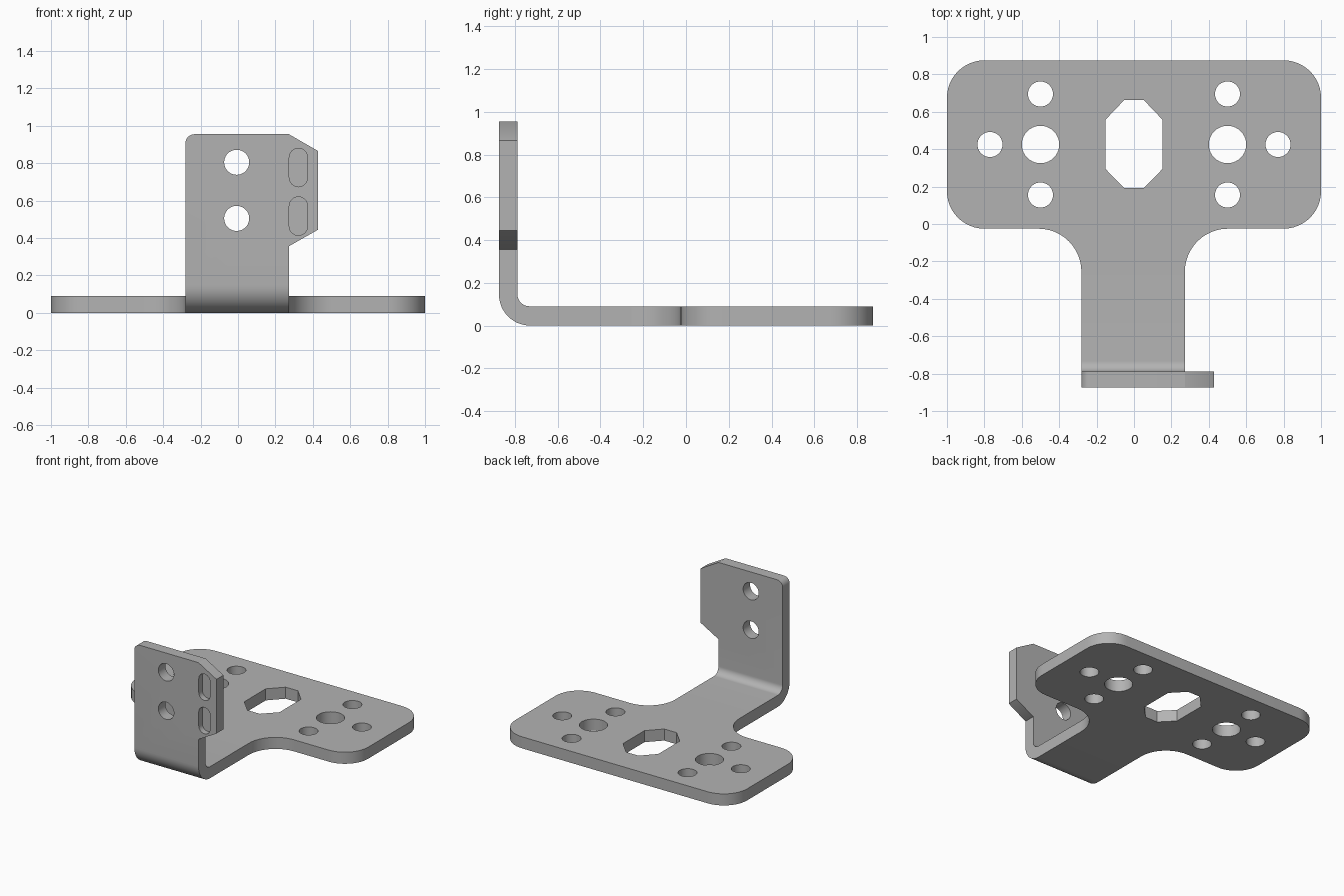
import bpy, bmesh
from math import sin, cos, radians
from mathutils import Vector

if "Cube" in bpy.data.objects:
    bpy.data.objects.remove(bpy.data.objects["Cube"])

T = 0.09                    # base plate thickness
W = 0.086                   # upright thickness
L, R = -0.281, 0.272        # neck sides
FRONT, BACK = -0.875, 0.875


def arc(cx, cy, r, a0, a1, n=12):
    return [(cx + r * cos(radians(a0 + (a1 - a0) * i / n)),
             cy + r * sin(radians(a0 + (a1 - a0) * i / n))) for i in range(n + 1)]


def circle(cx, cy, r, n=40):
    return arc(cx, cy, r, 0, 360, n)[:-1]


def prism(name, pts, plane, lo, hi):
    """Extrude a 2D outline in the xy, xz or yz plane from lo to hi."""
    place = {"xy": lambda a, b, d: (a, b, d),
             "xz": lambda a, b, d: (a, d, b),
             "yz": lambda a, b, d: (d, a, b)}[plane]
    bm = bmesh.new()
    face = bm.faces.new([bm.verts.new(place(a, b, lo)) for a, b in pts])
    ext = bmesh.ops.extrude_face_region(bm, geom=[face])
    verts = [v for v in ext["geom"] if isinstance(v, bmesh.types.BMVert)]
    bmesh.ops.translate(bm, verts=verts, vec=Vector(place(0, 0, hi - lo)))
    bmesh.ops.recalc_face_normals(bm, faces=bm.faces)
    me = bpy.data.meshes.new(name)
    bm.to_mesh(me)
    bm.free()
    ob = bpy.data.objects.new(name, me)
    bpy.context.collection.objects.link(ob)
    return ob


def combine(target, other, operation):
    bpy.context.view_layer.objects.active = target
    mod = target.modifiers.new("combine", "BOOLEAN")
    mod.operation, mod.solver, mod.object = operation, "EXACT", other
    bpy.ops.object.modifier_apply(modifier=mod.name)
    bpy.data.objects.remove(other)


# Bent strip: neck, bend and upright as one L profile
inner = FRONT + W
top = 0.955
ro, ri = 0.145, 0.057
profile = ([(0.1, 0), (0.1, T)]
           + arc(inner + ri, T + ri, ri, 270, 180)
           + [(inner, top), (FRONT, top)]
           + arc(FRONT + ro, ro, ro, 180, 270))
bracket = prism("bracket", profile, "yz", L, R)

# Wide rounded head with fillets into the neck
rc, rf, yb = 0.2, 0.23, -0.025
head = (arc(1 - rc, BACK - rc, rc, 0, 90) + arc(-1 + rc, BACK - rc, rc, 90, 180)
        + arc(-1 + rc, yb + rc, rc, 180, 270)
        + arc(L - rf, yb - rf, rf, 90, 0)
        + arc(R + rf, yb - rf, rf, 180, 90)
        + arc(1 - rc, yb + rc, rc, 270, 360))
combine(bracket, prism("head", head, "xy", 0, T), "UNION")

# Chamfered ear on the right side of the upright
ear = [(0.15, 0.356), (R, 0.356), (0.427, 0.444), (0.427, 0.866), (R, top), (0.15, top)]
combine(bracket, prism("ear", ear, "xz", FRONT, inner), "UNION")

# Rounded top left corner of the upright
r = 0.048
corner = [(L - 0.1, top + 0.1), (L - 0.1, top - r)] \
    + arc(L + r, top - r, r, 180, 90, 8) + [(L + r, top + 0.1)]
combine(bracket, prism("corner_cutter", corner, "xz", FRONT - 0.1, inner + 0.1), "DIFFERENCE")

# Holes through the head
for s in (-1, 1):
    for x, y, rad in ((0.5, 0.425, 0.1), (0.5, 0.695, 0.067),
                      (0.5, 0.155, 0.067), (0.77, 0.425, 0.067)):
        combine(bracket, prism("hole_cutter", circle(s * x, y, rad), "xy", -0.1, 0.2), "DIFFERENCE")

# Eight sided window in the head
window = [(0.053, 0.662), (-0.053, 0.662), (-0.152, 0.558), (-0.152, 0.294),
          (-0.053, 0.192), (0.053, 0.192), (0.152, 0.294), (0.152, 0.558)]
combine(bracket, prism("window_cutter", window, "xy", -0.1, 0.2), "DIFFERENCE")

# Holes through the upright
for z in (0.505, 0.805):
    combine(bracket, prism("hole_cutter", circle(-0.007, z, 0.067), "xz",
                           FRONT - 0.1, inner + 0.1), "DIFFERENCE")

# Blind slots in the ear
rs = 0.049
for z0, z1 in ((0.414, 0.62), (0.674, 0.88)):
    slot = arc(0.323, z1 - rs, rs, 0, 180) + arc(0.323, z0 + rs, rs, 180, 360)
    combine(bracket, prism("slot_cutter", slot, "xz", FRONT - 0.1, FRONT + 0.045), "DIFFERENCE")

# Plain grey metal
mat = bpy.data.materials.new("grey metal")
mat.diffuse_color = (0.45, 0.45, 0.45, 1)
mat.use_nodes = True
mat.node_tree.nodes["Principled BSDF"].inputs["Base Color"].default_value = mat.diffuse_color
bracket.data.materials.clear()
bracket.data.materials.append(mat)
for p in bracket.data.polygons:
    p.material_index = 0

bpy.ops.object.select_all(action="DESELECT")
bracket.select_set(True)
bpy.context.view_layer.objects.active = bracket
bpy.ops.object.shade_smooth_by_angle(angle=radians(30))
